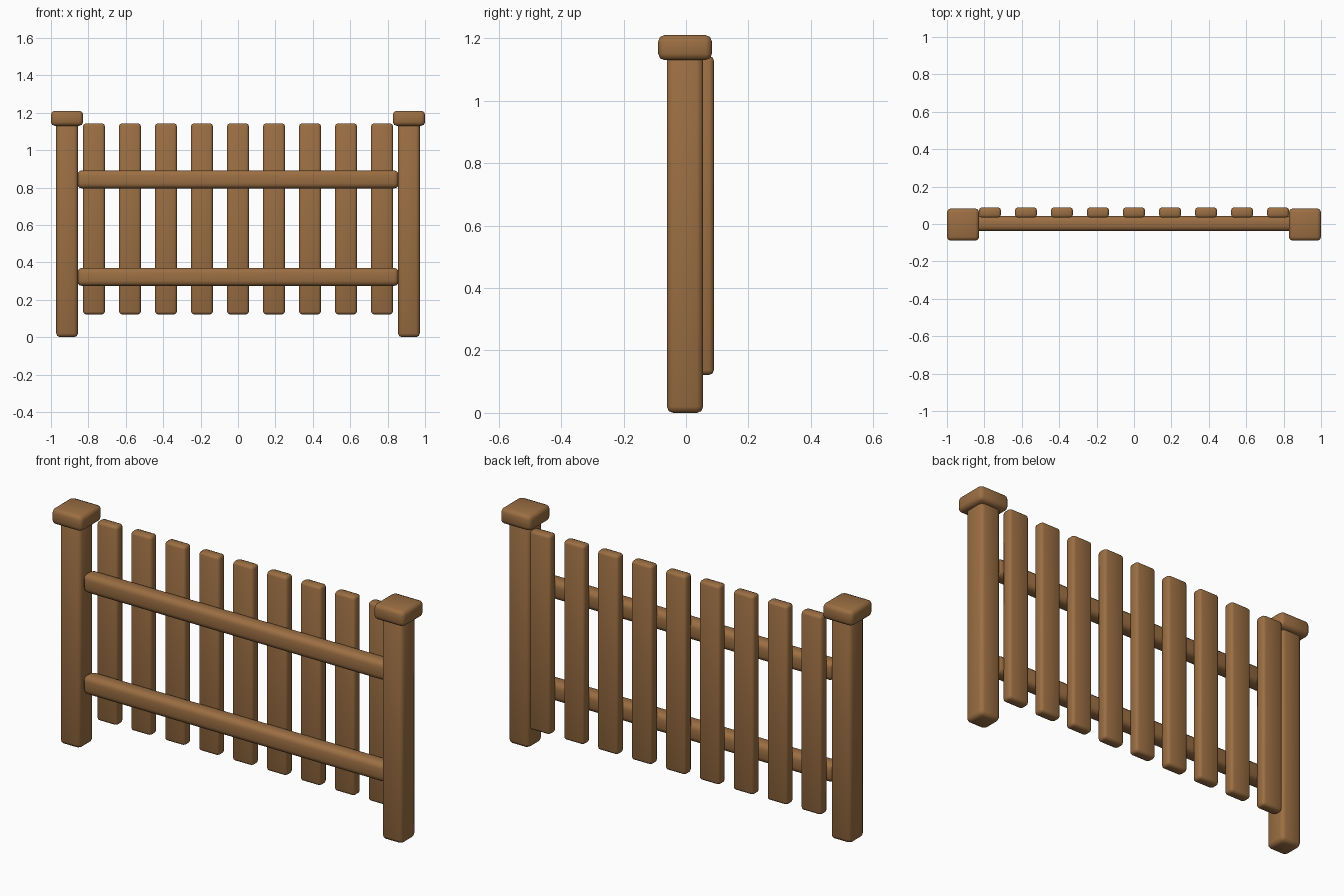
import bpy, math

if "Cube" in bpy.data.objects:
    bpy.data.objects.remove(bpy.data.objects["Cube"])

wood = bpy.data.materials.new("brown wood")
wood.diffuse_color = (0.33, 0.158, 0.056, 1)
wood.use_nodes = True
wood.node_tree.nodes["Principled BSDF"].inputs["Base Color"].default_value = wood.diffuse_color


def block(name, x, y, z, bevel, segments=2):
    """Rounded box from (min, max) pairs on each axis."""
    bpy.ops.mesh.primitive_cube_add(
        size=1, location=[(a + b) / 2 for a, b in (x, y, z)])
    ob = bpy.context.object
    ob.name = name
    ob.scale = [b - a for a, b in (x, y, z)]
    bpy.ops.object.transform_apply(location=False, rotation=False, scale=True)
    ob.data.materials.append(wood)
    mod = ob.modifiers.new("rounded edges", 'BEVEL')
    mod.width = bevel
    mod.segments = segments
    bpy.ops.object.modifier_apply(modifier=mod.name)
    bpy.ops.object.shade_smooth_by_angle(angle=math.radians(50))
    return ob


# End posts with caps
for side, cx in (("left", -0.914), ("right", 0.914)):
    block(side + "_post", (cx - 0.058, cx + 0.058), (-0.061, 0.055), (0, 1.15), 0.02)
    block(side + "_post_cap", (cx - 0.086, cx + 0.086), (-0.089, 0.083), (1.13, 1.21), 0.02)

# Horizontal rails
for label, z in (("lower", 0.274), ("upper", 0.795)):
    block(label + "_rail", (-0.86, 0.86), (-0.038, 0.042), (z, z + 0.097), 0.027, 3)

# Pickets on the back of the rails
for i in range(9):
    cx = -0.77 + i * 0.1925
    block(f"picket_{i + 1}", (cx - 0.058, cx + 0.058), (0.034, 0.089), (0.122, 1.143), 0.014)
